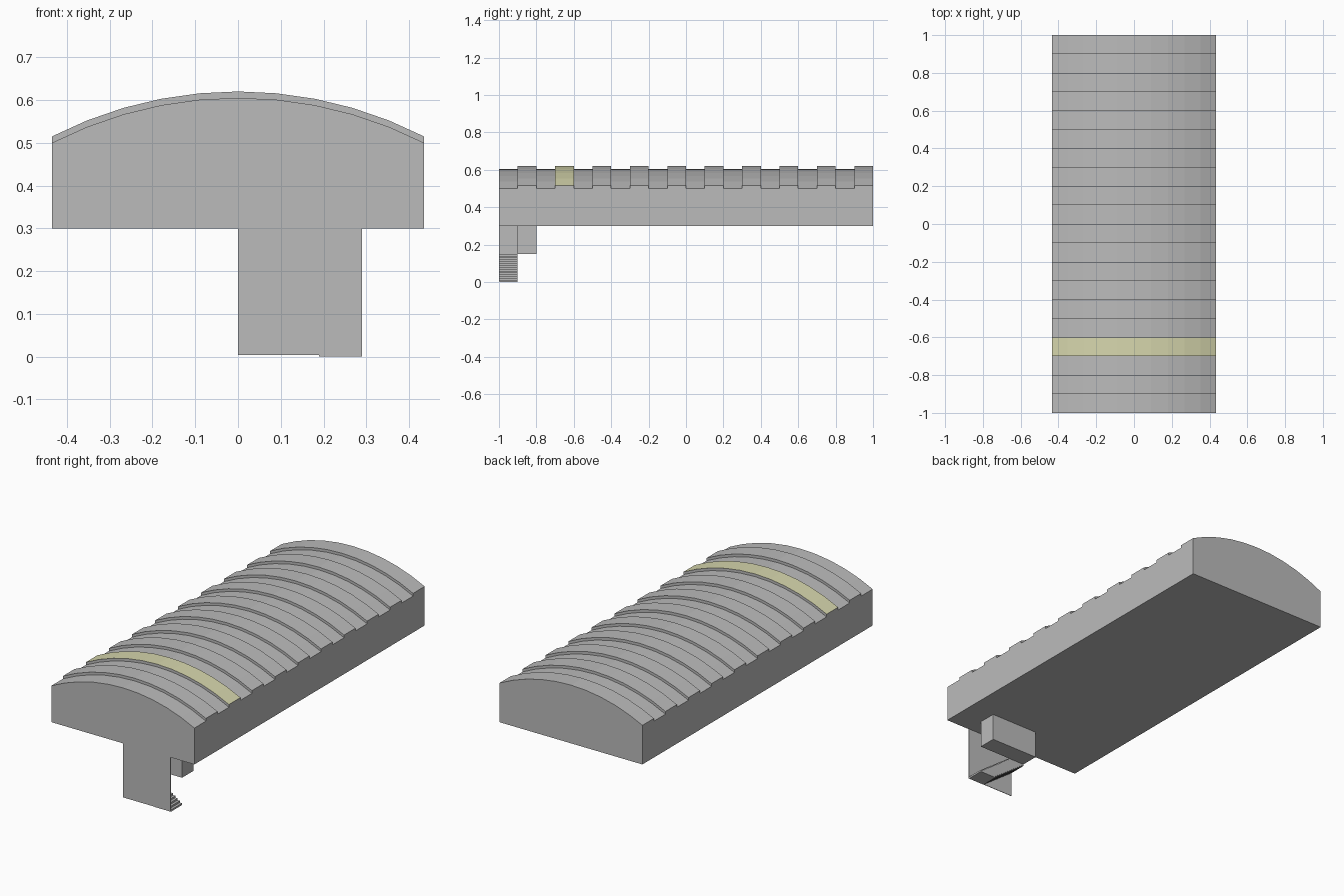
import bpy, bmesh, math
from mathutils import Vector

if "Cube" in bpy.data.objects:
    bpy.data.objects.remove(bpy.data.objects["Cube"])

HALF = 0.435      # half width of the vault
SAG = 0.105       # rise of the arch
SEGS = 10         # flat facets across the arch


def material(name, rgb):
    m = bpy.data.materials.new(name)
    m.diffuse_color = (*rgb, 1)
    m.use_nodes = True
    m.node_tree.nodes["Principled BSDF"].inputs["Base Color"].default_value = m.diffuse_color
    return m


grey = material("stone grey", (0.5, 0.5, 0.5))
yellow = material("pale yellow", (0.68, 0.68, 0.42))


def arch(spring):
    """Arc points (x, z) from left to right, starting at height spring."""
    r = (HALF ** 2 + SAG ** 2) / (2 * SAG)
    a = math.asin(HALF / r)
    angles = [-a + 2 * a * i / SEGS for i in range(SEGS + 1)]
    return [(r * math.sin(t), spring + SAG - r + r * math.cos(t)) for t in angles]


def extrude_y(name, profile, y0, y1, top=None):
    """Extrude an (x, z) profile along y; upward faces may get another colour."""
    bm = bmesh.new()
    face = bm.faces.new([bm.verts.new((x, y0, z)) for x, z in profile])
    ext = bmesh.ops.extrude_face_region(bm, geom=[face], use_keep_orig=True)
    verts = [g for g in ext["geom"] if isinstance(g, bmesh.types.BMVert)]
    bmesh.ops.translate(bm, verts=verts, vec=Vector((0, y1 - y0, 0)))
    bmesh.ops.recalc_face_normals(bm, faces=bm.faces)
    if top:
        for f in bm.faces:
            f.material_index = int(f.normal.z > 0.5)
    mesh = bpy.data.meshes.new(name)
    bm.to_mesh(mesh)
    bm.free()
    mesh.materials.append(grey)
    if top:
        mesh.materials.append(top)
    ob = bpy.data.objects.new(name, mesh)
    bpy.context.collection.objects.link(ob)
    return ob


def box(name, x0, x1, y0, y1, z0, z1):
    return extrude_y(name, [(x0, z0), (x1, z0), (x1, z1), (x0, z1)], y0, y1)


# Vaulted slab
extrude_y("vault_body", [(HALF, 0.3), (-HALF, 0.3)] + arch(0.5), -1, 1)

# Ten raised ribs over the vault, the second one yellow on top
for i in range(10):
    y = -0.9 + 0.2 * i
    extrude_y(f"rib_{i + 1}", arch(0.515) + arch(0.5)[::-1], y, y + 0.1,
              yellow if i == 1 else None)

# Stairwell under the front: front wall, end wall and rear block
box("front_wall", 0, 0.29, -1, -0.997, 0.003, 0.3)
box("end_wall", 0, 0.003, -0.997, -0.9, 0.15, 0.3)
box("rear_block", 0, 0.29, -0.9, -0.8, 0.15, 0.3)

# Thin overlapping steps climbing away from the right side
STEPS = 15
for i in range(STEPS):
    x = 0.19 * (1 - i / (STEPS - 1))
    box(f"step_{i + 1}", x, x + 0.1, -0.997, -0.9, 0.01 * i, 0.01 * (i + 1))
